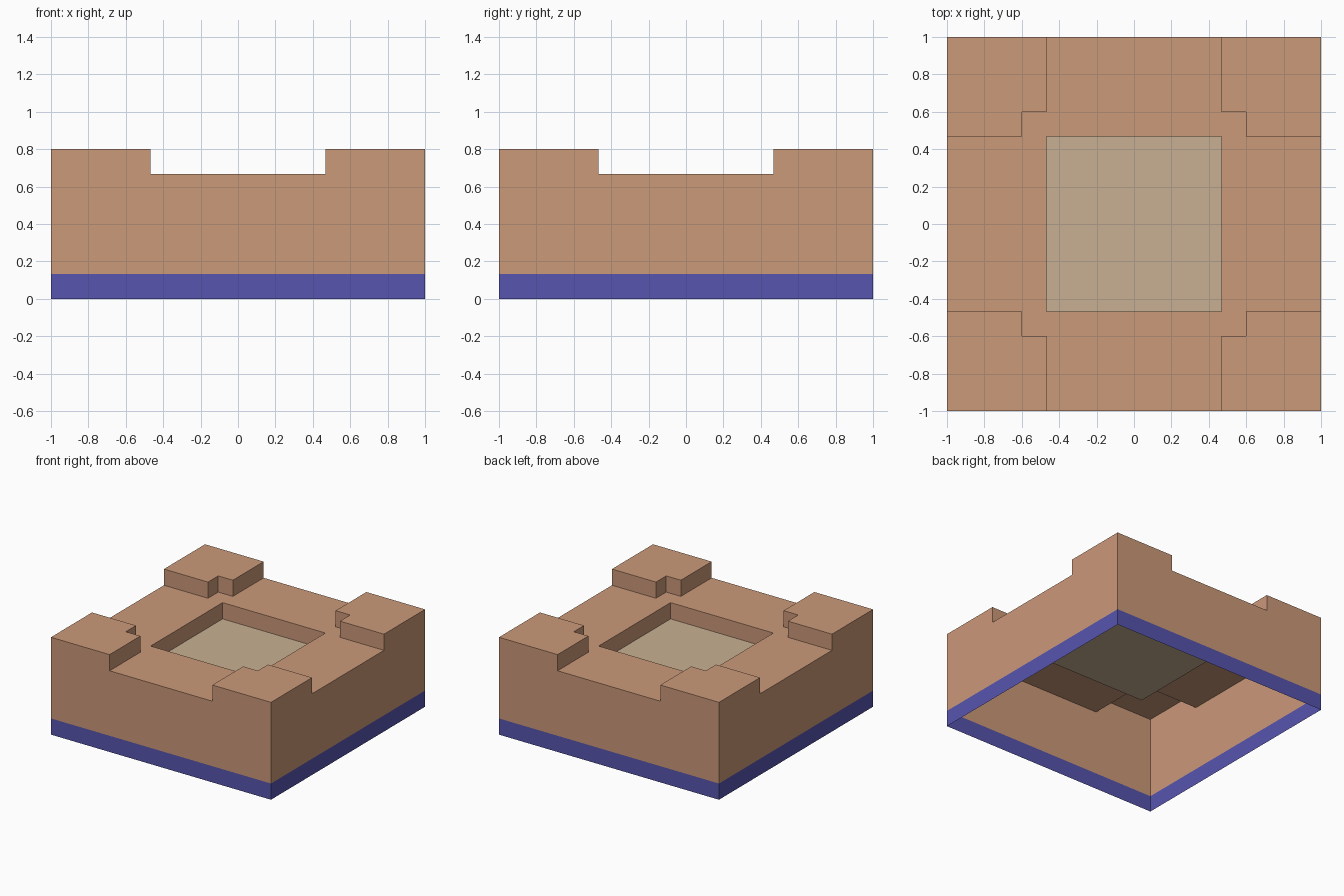
import bpy, bmesh

if "Cube" in bpy.data.objects:
    bpy.data.objects.remove(bpy.data.objects["Cube"])

BAND, PIT, LEDGE, TOP = 0.133, 0.533, 0.667, 0.80
OUT, NOTCH, IN = 1.0, 0.6, 0.467
LINES = [-OUT, -NOTCH, -IN, IN, NOTCH, OUT]


def material(name, rgb):
    m = bpy.data.materials.new(name)
    m.diffuse_color = (*rgb, 1)
    m.use_nodes = True
    m.node_tree.nodes["Principled BSDF"].inputs["Base Color"].default_value = m.diffuse_color
    return m


clay = material("clay brown", (0.597, 0.319, 0.191))
blue = material("base blue", (0.093, 0.089, 0.423))
sand = material("pale sand", (0.578, 0.434, 0.287))


def make_object(name, quads, mat):
    bm = bmesh.new()
    for q in quads:
        bm.faces.new([bm.verts.new(p) for p in q])
    bmesh.ops.remove_doubles(bm, verts=bm.verts, dist=1e-4)
    bmesh.ops.dissolve_limit(bm, angle_limit=0.01, verts=bm.verts, edges=bm.edges)
    me = bpy.data.meshes.new(name)
    bm.to_mesh(me)
    bm.free()
    me.materials.append(mat)
    bpy.context.collection.objects.link(bpy.data.objects.new(name, me))


def square(r):
    return [(-r, -r), (r, -r), (r, r), (-r, r)]


def walls(ring, low, high):
    """Outward-facing upright quads along a counter-clockwise ring."""
    return [[(*a, low), (*b, low), (*b, high), (*a, high)]
            for a, b in zip(ring, ring[1:] + ring[:1])]


def height(i, j):
    """Height of a plan cell: notched corner posts, ledge, sunken middle."""
    if not (0 <= i < 5 and 0 <= j < 5):
        return BAND
    u, v = abs(i - 2), abs(j - 2)
    if u == 0 and v == 0:
        return PIT
    return TOP if u and v and u + v > 2 else LEDGE


# Hollow body: stepped top, pit sides and outer walls
body = []
for i in range(5):
    for j in range(5):
        x0, x1, y0, y1 = LINES[i], LINES[i + 1], LINES[j], LINES[j + 1]
        ring = [(x0, y0), (x1, y0), (x1, y1), (x0, y1)]
        h = height(i, j)
        if h != PIT:
            body.append([(*p, h) for p in ring])
        for k, (di, dj) in enumerate([(0, -1), (1, 0), (0, 1), (-1, 0)]):
            low = height(i + di, j + dj)
            if low < h:
                a, b = ring[k], ring[(k + 1) % 4]
                # split at ledge height so neighbouring walls share edges
                levels = [low] + [z for z in (PIT, LEDGE) if low < z < h] + [h]
                for z0, z1 in zip(levels, levels[1:]):
                    body.append([(*a, z0), (*b, z0), (*b, z1), (*a, z1)])
make_object("hollow_body", body, clay)

# Coloured band around the open bottom
make_object("base_band", walls(square(OUT), 0, BAND), blue)

# Floor of the sunken middle
make_object("pit_floor", [[(*p, PIT) for p in square(IN)]], sand)
